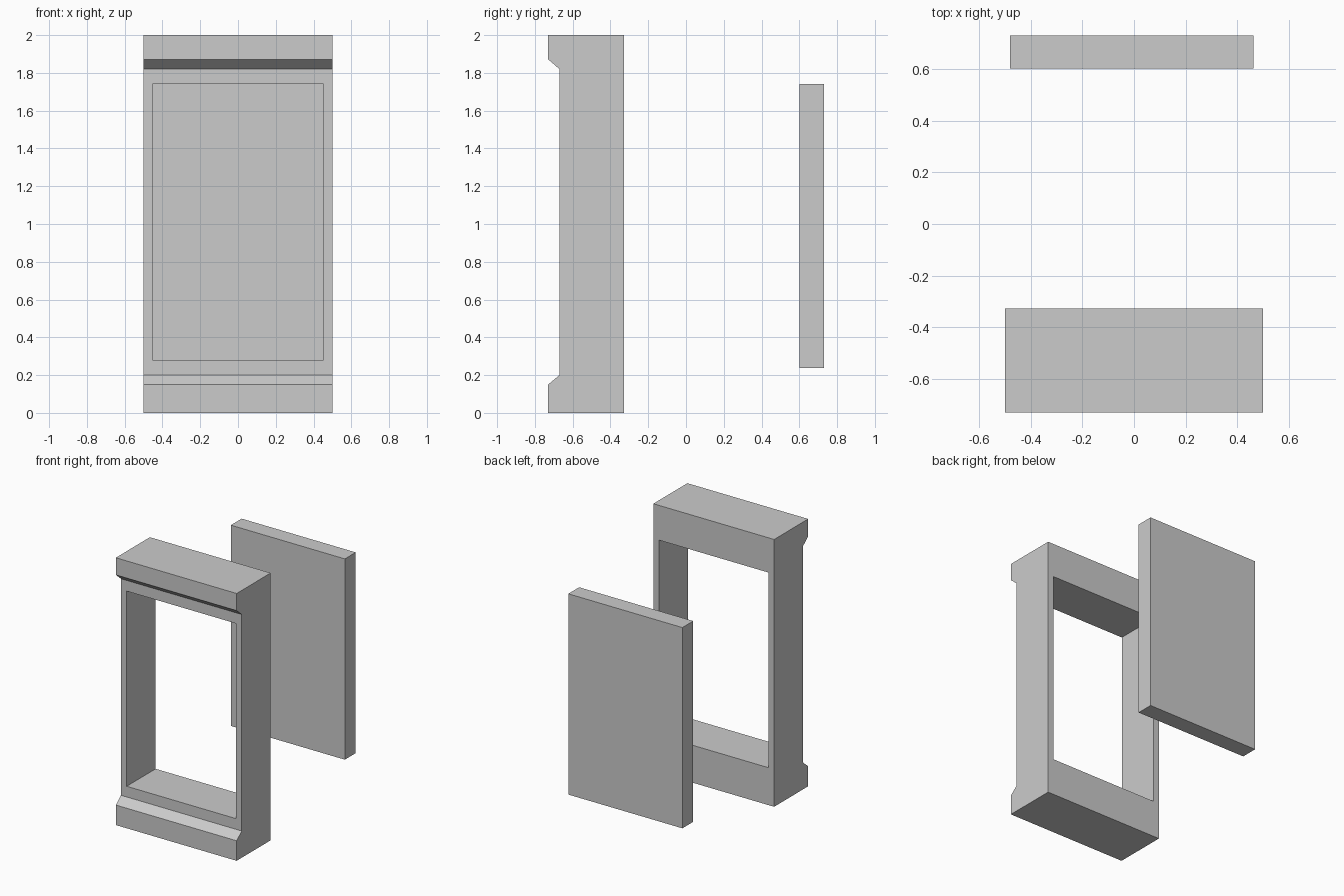
import bpy, bmesh

if "Cube" in bpy.data.objects:
    bpy.data.objects.remove(bpy.data.objects["Cube"])


def extrude_profile(name, profile, x0, x1):
    """Solid made by sweeping a (y, z) outline from x0 to x1."""
    bm = bmesh.new()
    face = bm.faces.new([bm.verts.new((x0, y, z)) for y, z in profile])
    swept = bmesh.ops.extrude_face_region(bm, geom=[face])["geom"]
    verts = [g for g in swept if isinstance(g, bmesh.types.BMVert)]
    bmesh.ops.translate(bm, verts=verts, vec=(x1 - x0, 0, 0))
    bmesh.ops.recalc_face_normals(bm, faces=bm.faces)
    mesh = bpy.data.meshes.new(name)
    bm.to_mesh(mesh)
    bm.free()
    obj = bpy.data.objects.new(name, mesh)
    bpy.context.collection.objects.link(obj)
    return obj


def box(name, x0, x1, y0, y1, z0, z1):
    return extrude_profile(name, [(y0, z0), (y1, z0), (y1, z1), (y0, z1)], x0, x1)


# Door frame with chamfered plinth and cornice
BACK, FRONT, RECESS = -0.328, -0.73, -0.67
frame = extrude_profile("door_frame", [
    (BACK, 0), (FRONT, 0), (FRONT, 0.15), (RECESS, 0.2),
    (RECESS, 1.82), (FRONT, 1.872), (FRONT, 2), (BACK, 2)], -0.5, 0.5)

# Doorway opening cut straight through the frame
cutter = box("opening_cutter", -0.452, 0.452, -0.9, -0.2, 0.28, 1.74)
cutter.hide_render = True
cutter.display_type = 'WIRE'
cut = frame.modifiers.new("opening", 'BOOLEAN')
cut.operation = 'DIFFERENCE'
cut.solver = 'EXACT'
cut.object = cutter

# Separate door panel standing behind the frame
box("door_panel", -0.481, 0.463, 0.602, 0.73, 0.238, 1.74)
